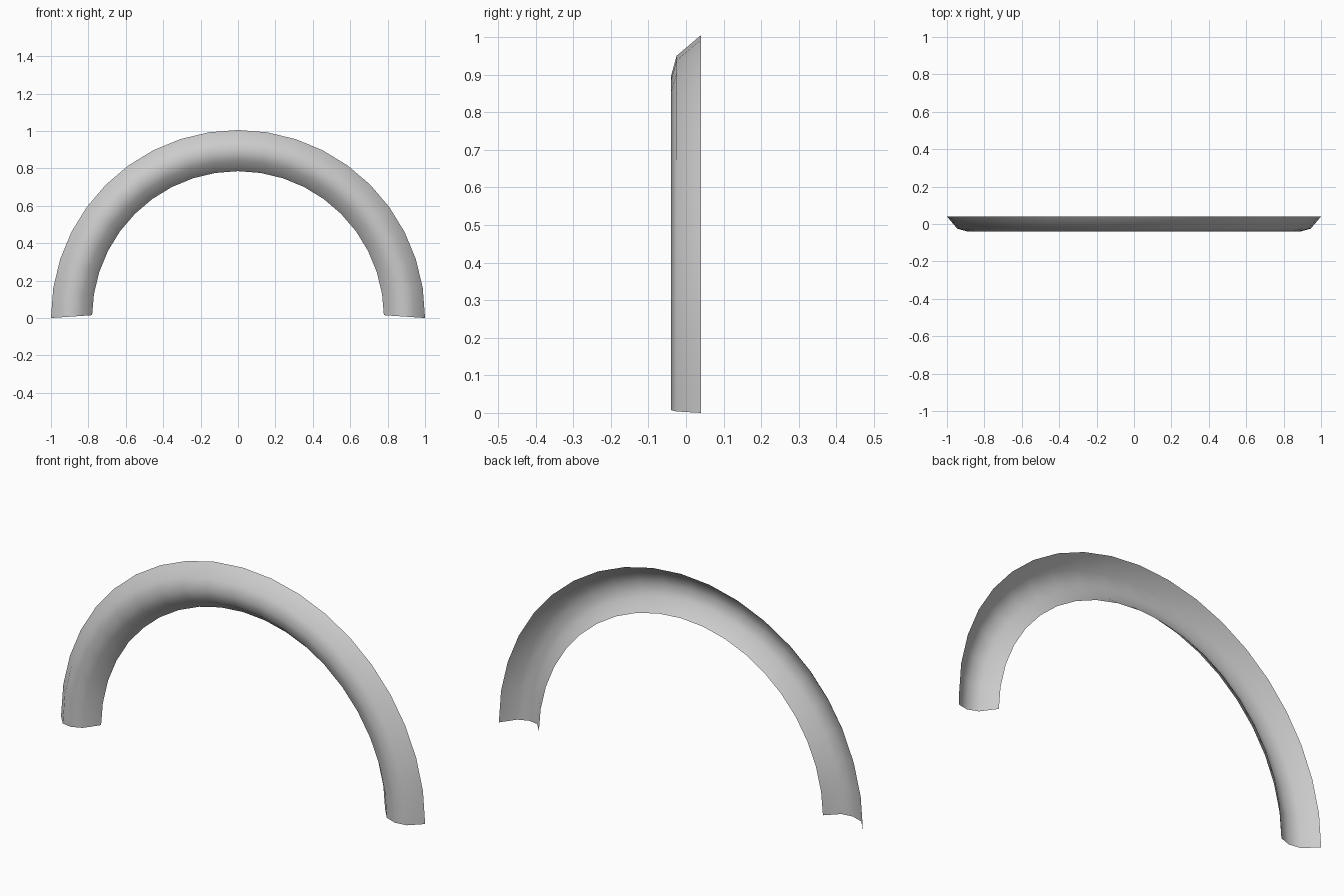
import bpy, bmesh, math

if "Cube" in bpy.data.objects:
    bpy.data.objects.remove(bpy.data.objects["Cube"])

# Channel cross-section as (radius, y), open at the back
PROFILE = [(1.0, 0.04), (0.945, -0.025), (0.89, -0.04), (0.835, -0.025), (0.78, 0.04)]
SEGMENTS = 20
CENTRE_Z = 0.005

bm = bmesh.new()
rings = []
for i in range(SEGMENTS + 1):
    a = math.pi * i / SEGMENTS
    ring = []
    for r, y in PROFILE:
        x, z = r * math.cos(a), CENTRE_Z + r * math.sin(a)
        # Feet are cut at a slight slope, rising towards the inner edge
        if i in (0, SEGMENTS):
            z = 0.015 * (1.0 - r) / 0.22
        ring.append(bm.verts.new((x, y, z)))
    rings.append(ring)

# Skin the arch between neighbouring sections
for a, b in zip(rings, rings[1:]):
    for j in range(len(PROFILE) - 1):
        bm.faces.new((a[j], b[j], b[j + 1], a[j + 1]))

# Orient the sheet so its front faces -y
bm.normal_update()
if sum(f.normal.y for f in bm.faces) > 0:
    bmesh.ops.reverse_faces(bm, faces=bm.faces[:])
for f in bm.faces:
    f.smooth = True

mesh = bpy.data.meshes.new("arch_trim")
bm.to_mesh(mesh)
bm.free()
arch = bpy.data.objects.new("arch_trim", mesh)
bpy.context.collection.objects.link(arch)
